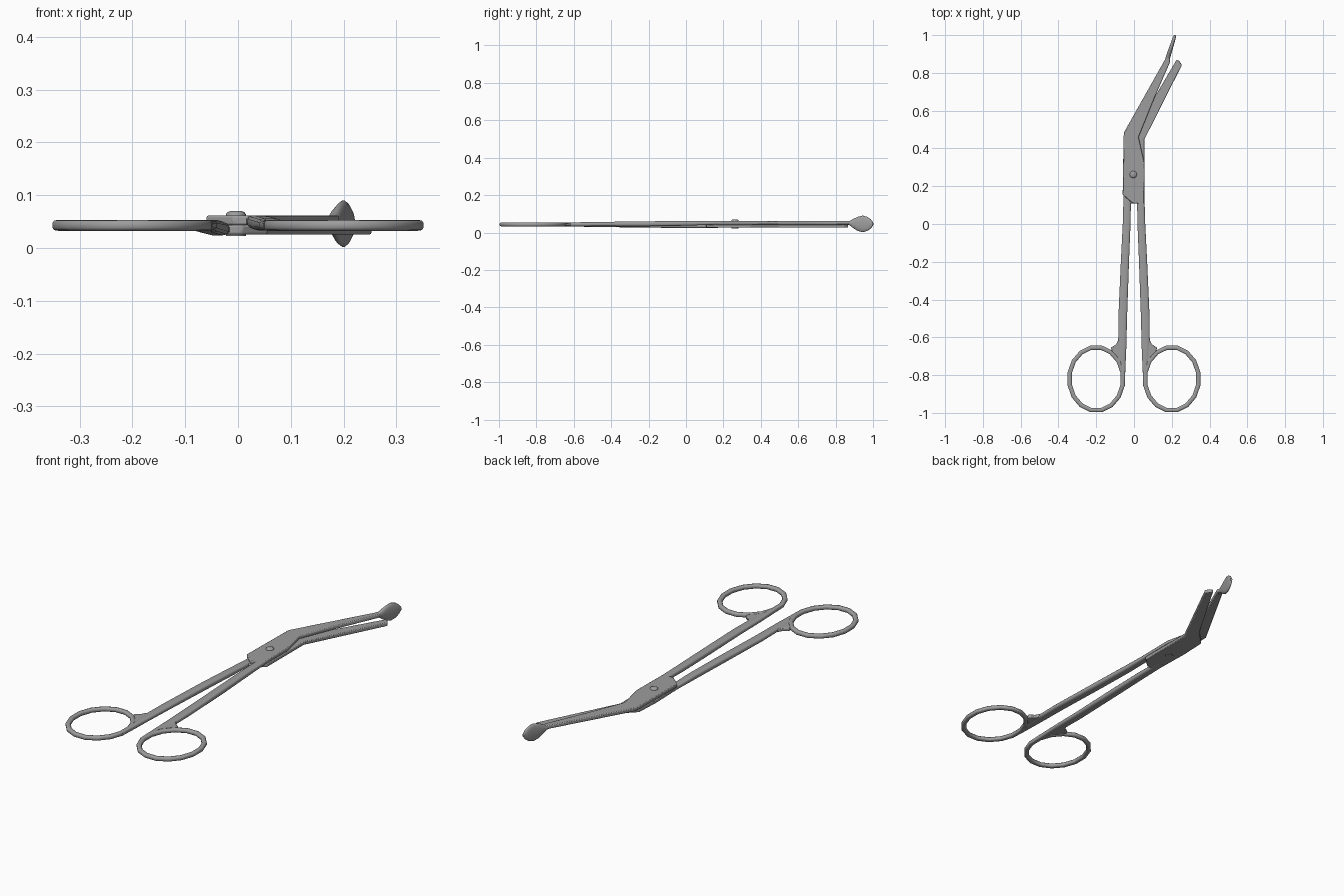
import bpy, bmesh, math
from mathutils import Vector

cube = bpy.data.objects.get("Cube")
if cube:
    bpy.data.objects.remove(cube)

steel = bpy.data.materials.new("steel_grey")
steel.use_nodes = True
steel.diffuse_color = (0.34, 0.34, 0.34, 1)
steel.node_tree.nodes["Principled BSDF"].inputs["Base Color"].default_value = (0.34, 0.34, 0.34, 1)


def finish(name, bm, angle=40, bevel=0):
    bmesh.ops.recalc_face_normals(bm, faces=bm.faces)
    mesh = bpy.data.meshes.new(name)
    bm.to_mesh(mesh)
    bm.free()
    mesh.materials.append(steel)
    obj = bpy.data.objects.new(name, mesh)
    bpy.context.collection.objects.link(obj)
    bpy.ops.object.select_all(action='DESELECT')
    obj.select_set(True)
    bpy.context.view_layer.objects.active = obj
    if bevel:
        mod = obj.modifiers.new("soft_edges", 'BEVEL')
        mod.width = bevel
        mod.segments = 2
        mod.limit_method = 'ANGLE'
    bpy.ops.object.shade_smooth_by_angle(angle=math.radians(angle))
    return obj


def oval(centre, side, half_w, half_h, sides, power):
    """Rounded cross-section spanned by a side direction and z."""
    pts = []
    for i in range(sides):
        a = math.tau * (i + 0.5) / sides
        c, s = math.cos(a), math.sin(a)
        u = math.copysign(abs(c) ** power, c) * half_w
        v = math.copysign(abs(s) ** power, s) * half_h
        pts.append(centre + side * u + Vector((0, 0, v)))
    return pts


def loft(name, stations, sides=12, power=0.7, closed=False, angle=50):
    """Stations: (x, y, z, half width, half height) along a path."""
    bm = bmesh.new()
    pts = [Vector(s[:3]) for s in stations]
    n = len(pts)
    rings = []
    for i, s in enumerate(stations):
        a = pts[(i - 1) % n] if closed else pts[max(i - 1, 0)]
        b = pts[(i + 1) % n] if closed else pts[min(i + 1, n - 1)]
        d = b - a
        side = Vector((d.y, -d.x, 0)).normalized()
        rings.append([bm.verts.new(p) for p in oval(pts[i], side, s[3], s[4], sides, power)])
    for i in range(n if closed else n - 1):
        r, q = rings[i], rings[(i + 1) % n]
        for j in range(sides):
            k = (j + 1) % sides
            bm.faces.new((r[j], r[k], q[k], q[j]))
    if not closed:
        bm.faces.new(rings[0])
        bm.faces.new(rings[-1])
    return finish(name, bm, angle)


def plate(name, outline, z0, z1, bevel=0.004):
    bm = bmesh.new()
    face = bm.faces.new([bm.verts.new((x, y, z0)) for x, y in outline])
    ext = bmesh.ops.extrude_face_region(bm, geom=[face])
    bmesh.ops.translate(bm, vec=(0, 0, z1 - z0),
                        verts=[v for v in ext["geom"] if isinstance(v, bmesh.types.BMVert)])
    return finish(name, bm, 35, bevel)


# Handles: the left one sinks to the lower blade, the right one rises to the upper
for label, sx, dz in (("left", 1, 0.009), ("right", -1, -0.009)):
    loft(label + "_finger_ring",
         [(sx * (0.2 + 0.143 * math.cos(a)), -0.82 + 0.168 * math.sin(a), 0.043, 0.012, 0.0105)
          for a in [math.tau * (i + 0.5) / 16 for i in range(16)]],
         sides=10, closed=True)
    loft(label + "_shank", [
        (sx * 0.058, -0.86, 0.043, 0.009, 0.010),
        (sx * 0.058, -0.76, 0.043, 0.013, 0.0105),
        (sx * 0.062, -0.65, 0.043, 0.022, 0.0105),
        (sx * 0.060, -0.50, 0.043 + dz * 0.2, 0.0235, 0.0115),
        (sx * 0.048, -0.20, 0.043 + dz * 0.4, 0.022, 0.0135),
        (sx * 0.039, 0.00, 0.043 + dz * 0.7, 0.021, 0.0130),
        (sx * 0.035, 0.17, 0.043 + dz, 0.020, 0.0095)], power=0.6)
    # Web filling the corner between ring and shank
    plate(label + "_ring_web", [(sx * x, y) for x, y in (
        (0.065, -0.60), (0.086, -0.62), (0.096, -0.638), (0.122, -0.655),
        (0.118, -0.675), (0.092, -0.70), (0.076, -0.74), (0.06, -0.72))], 0.034, 0.052, 0.004)

# Upper blade with its joint plate, bent at the knee
plate("upper_blade", [
    (-0.060, 0.155), (-0.008, 0.110), (0.053, 0.105), (0.056, 0.32), (0.024, 0.46),
    (0.105, 0.66), (0.192, 0.86), (0.186, 0.90), (0.172, 0.885), (-0.054, 0.483)],
    0.0435, 0.0615)

# Lower blade with its joint plate
plate("lower_blade", [
    (0.056, 0.155), (0.008, 0.110), (-0.053, 0.105), (-0.058, 0.32), (-0.052, 0.45),
    (0.02, 0.52), (0.205, 0.835), (0.224, 0.868), (0.238, 0.866), (0.254, 0.842),
    (0.056, 0.45)],
    0.0255, 0.0435)

# Flattened blunt guard on the tip of the upper blade
loft("probe_tip", [
    (0.160, 0.825, 0.052, 0.008, 0.008),
    (0.178, 0.875, 0.050, 0.012, 0.011),
    (0.184, 0.895, 0.048, 0.012, 0.025),
    (0.191, 0.918, 0.046, 0.011, 0.038),
    (0.200, 0.945, 0.046, 0.010, 0.045),
    (0.208, 0.970, 0.046, 0.009, 0.038),
    (0.214, 0.988, 0.046, 0.008, 0.025),
    (0.218, 1.000, 0.046, 0.005, 0.008)], sides=16, power=0.9, angle=60)

# Pivot screw: domed head above, flat end below
bm = bmesh.new()
rings = [[bm.verts.new((-0.004 + r * math.cos(math.tau * i / 16),
                        0.262 + r * math.sin(math.tau * i / 16), z)) for i in range(16)]
         for r, z in ((0.019, 0.0225), (0.019, 0.064), (0.016, 0.068), (0.009, 0.0705))]
for lo, hi in zip(rings, rings[1:]):
    for i in range(16):
        j = (i + 1) % 16
        bm.faces.new((lo[i], lo[j], hi[j], hi[i]))
bm.faces.new(rings[0])
bm.faces.new(rings[-1])
finish("pivot_screw", bm)
